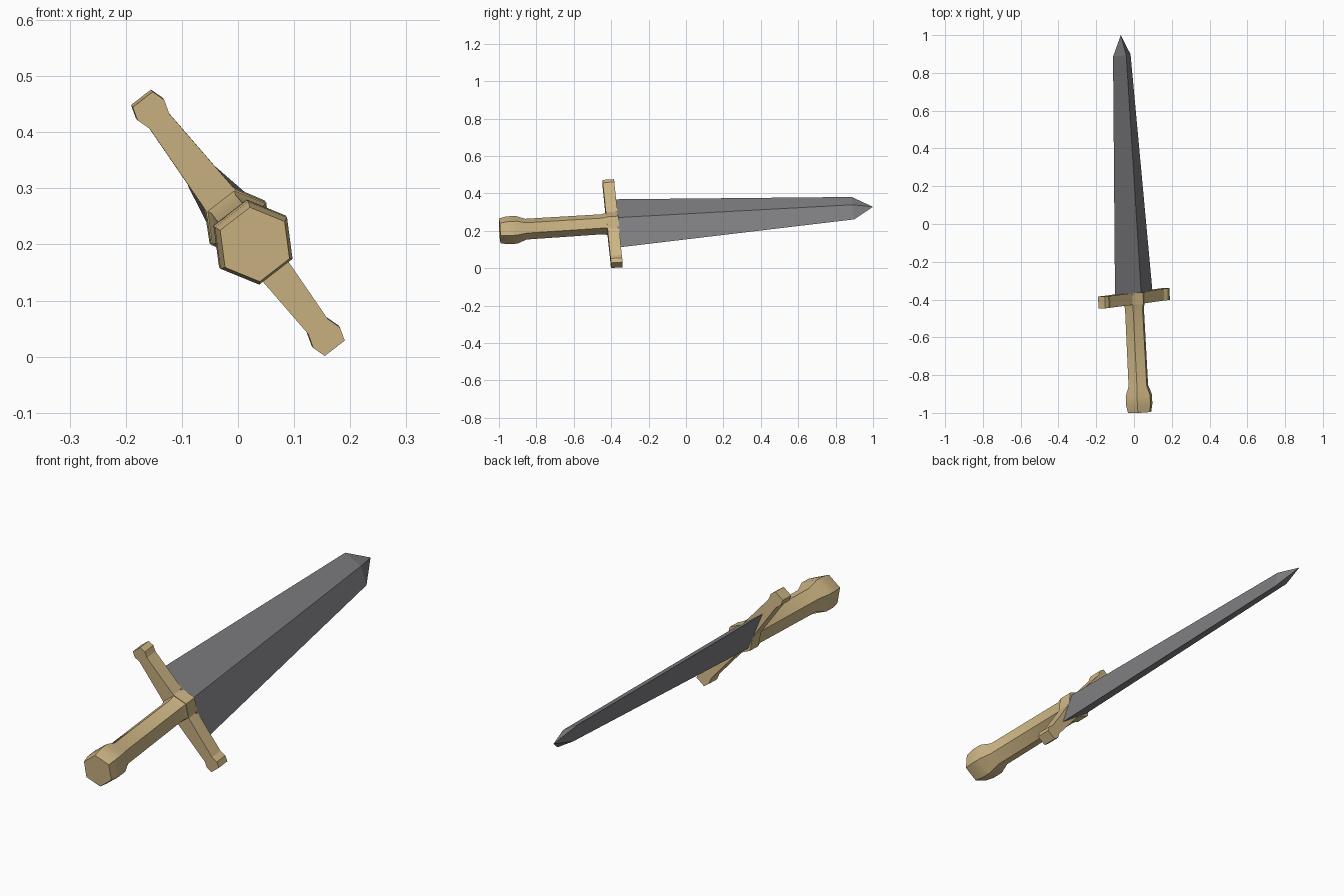
import bpy, bmesh, math
from mathutils import Matrix, Vector

cube = bpy.data.objects.get("Cube")
if cube:
    bpy.data.objects.remove(cube, do_unlink=True)


def material(name, rgb):
    m = bpy.data.materials.new(name)
    m.use_nodes = True
    m.diffuse_color = (*rgb, 1)
    m.node_tree.nodes["Principled BSDF"].inputs["Base Color"].default_value = (*rgb, 1)
    return m


gold = material("pale gold", (0.62, 0.47, 0.235))
steel = material("dark steel", (0.21, 0.207, 0.22))

# Sword frame: local x is thickness, y runs pommel to tip, z is width
start, tip = Vector((0.03, -0.996, 0.2)), Vector((-0.07, 1.0, 0.328))
along = (tip - start).normalized()
width = Vector((-0.61, 0, 0.79))
width = (width - along * width.dot(along)).normalized()
thick = along.cross(width)
frame = Matrix((thick, along, width)).transposed().to_4x4()
frame.translation = start
length = (tip - start).length


def finish(name, bm, mat, smooth=False):
    bmesh.ops.recalc_face_normals(bm, faces=bm.faces[:])
    mesh = bpy.data.meshes.new(name)
    bm.to_mesh(mesh)
    bm.free()
    mesh.materials.append(mat)
    ob = bpy.data.objects.new(name, mesh)
    bpy.context.collection.objects.link(ob)
    ob.matrix_world = frame
    if smooth:
        bpy.ops.object.select_all(action='DESELECT')
        ob.select_set(True)
        bpy.context.view_layer.objects.active = ob
        bpy.ops.object.shade_smooth_by_angle(angle=math.radians(32))
    return ob


def loft(name, sections, sides, mat, smooth=False):
    """Rings of (position, half thickness, half width) joined along y."""
    bm = bmesh.new()
    rings = []
    for y, tx, wz in sections:
        angles = [math.tau * i / sides for i in range(sides)]
        rings.append([bm.verts.new((tx * math.cos(a), y, wz * math.sin(a))) for a in angles])
    for a, b in zip(rings, rings[1:]):
        for i in range(sides):
            j = (i + 1) % sides
            bm.faces.new((a[i], a[j], b[j], b[i]))
    bm.faces.new(rings[0])
    bm.faces.new(rings[-1])
    bmesh.ops.remove_doubles(bm, verts=bm.verts[:], dist=0.0005)
    return finish(name, bm, mat, smooth)


# Six-sided grip with a rounded pommel, flaring slightly into the guard
handle = [(0, 0.067), (0.04, 0.075), (0.09, 0.075), (0.14, 0.056),
          (0.55, 0.054), (0.58, 0.061)]
loft("grip_and_pommel", [(y, r, r) for y, r in handle], 6, gold, True)

# Crossguard: hexagonal middle and tapering arms with knobbed ends
quarter = [(0.062, 0), (0.032, 0.054), (0.022, 0.232), (0.03, 0.257), (0.0225, 0.281)]
half = quarter + [(-x, z) for x, z in reversed(quarter)]
outline = half + [(x, -z) for x, z in reversed(half[1:-1])]
outline = half + [(-x, -z) for x, z in half[1:-1]]
bm = bmesh.new()
face = bm.faces.new([bm.verts.new((x, 0.574, z)) for x, z in outline])
grown = bmesh.ops.extrude_face_region(bm, geom=[face])
moved = [v for v in grown["geom"] if isinstance(v, bmesh.types.BMVert)]
bmesh.ops.translate(bm, verts=moved, vec=(0, 0.062, 0))
finish("crossguard", bm, gold)

# Diamond-section blade narrowing to a pointed tip
loft("blade", [(0.625, 0.05, 0.163), (length - 0.108, 0.03, 0.076),
               (length, 0.0001, 0.0001)], 4, steel)
